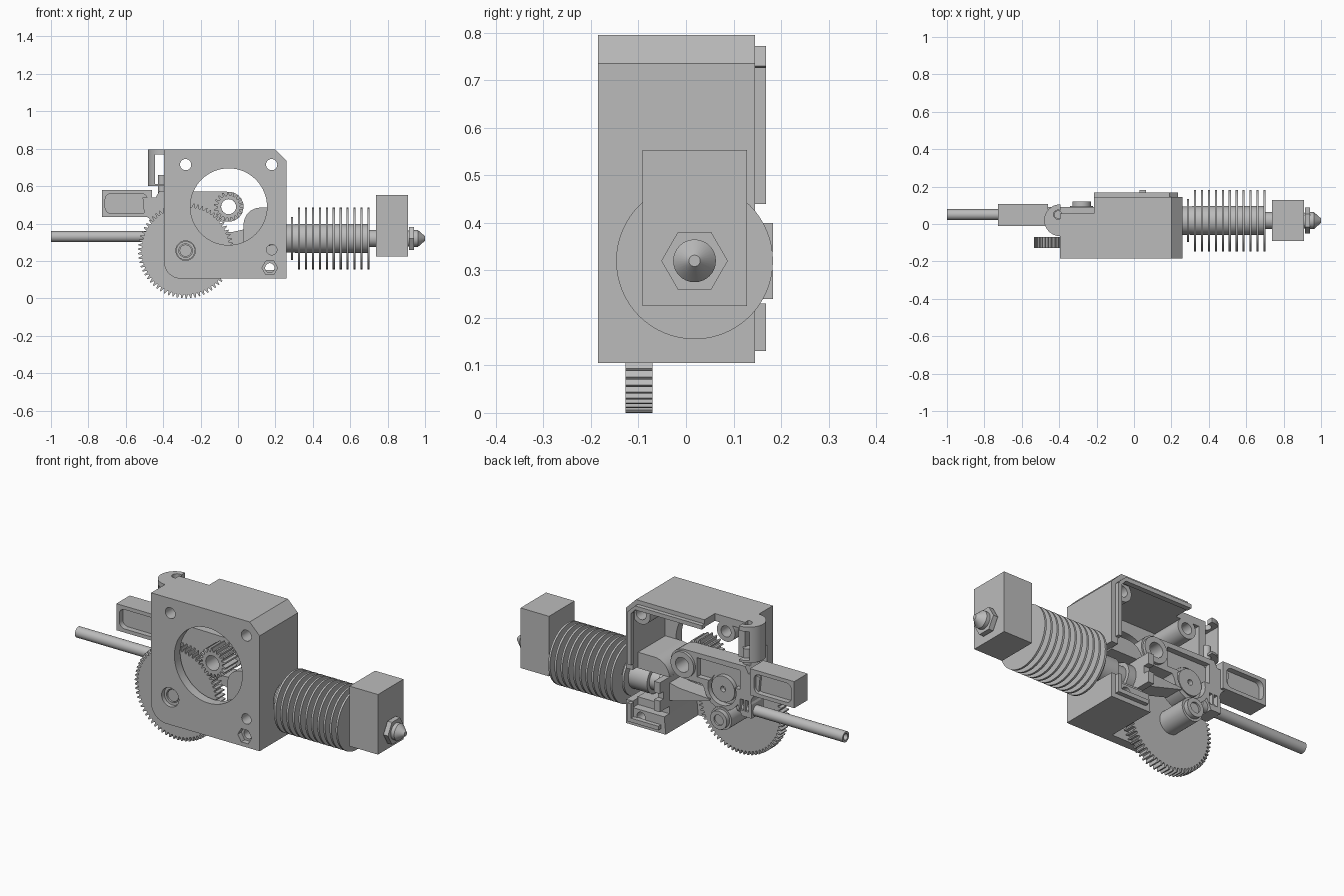
import bpy, bmesh
from math import sin, cos, pi, radians
from mathutils import Matrix, Vector

cube = bpy.data.objects.get("Cube")
if cube:
    bpy.data.objects.remove(cube, do_unlink=True)

grey = bpy.data.materials.new("plain_grey")
grey.use_nodes = True
grey.diffuse_color = (0.5, 0.5, 0.5, 1)
for node in grey.node_tree.nodes:
    if node.type == 'BSDF_PRINCIPLED':
        node.inputs["Base Color"].default_value = (0.5, 0.5, 0.5, 1)

TURN = {'x': Matrix.Rotation(pi / 2, 4, 'Y'),
        'y': Matrix.Rotation(-pi / 2, 4, 'X'),
        'z': Matrix.Identity(4)}


def finish(bm, name):
    bmesh.ops.recalc_face_normals(bm, faces=bm.faces)
    mesh = bpy.data.meshes.new(name)
    bm.to_mesh(mesh)
    bm.free()
    mesh.materials.append(grey)
    obj = bpy.data.objects.new(name, mesh)
    bpy.context.collection.objects.link(obj)
    return obj


def prism(name, pts, y0, y1):
    """Side outline in x, z pushed from y0 to y1."""
    bm = bmesh.new()
    face = bm.faces.new([bm.verts.new((x, y0, z)) for x, z in pts])
    new = bmesh.ops.extrude_face_region(bm, geom=[face])['geom']
    bmesh.ops.translate(bm, vec=(0, y1 - y0, 0),
                        verts=[v for v in new if isinstance(v, bmesh.types.BMVert)])
    return finish(bm, name)


def box(name, x0, x1, y0, y1, z0, z1):
    return prism(name, [(x0, z0), (x1, z0), (x1, z1), (x0, z1)], y0, y1)


def lathe(name, profile, axis, at, seg=48, hollow=False):
    """Turned part: (radius, position along the axis) pairs; hollow closes the loop."""
    bm = bmesh.new()
    rings = [[bm.verts.new((r * cos(2 * pi * i / seg), r * sin(2 * pi * i / seg), t))
              for i in range(seg)] for r, t in profile]
    for a, b in zip(rings, rings[1:] + (rings[:1] if hollow else [])):
        for i in range(seg):
            j = (i + 1) % seg
            bm.faces.new((a[i], a[j], b[j], b[i]))
    if not hollow:
        bm.faces.new(rings[0])
        bm.faces.new(rings[-1])
    bm.transform(Matrix.Translation(Vector(at)) @ TURN[axis])
    return finish(bm, name)


def rod(name, r, t0, t1, axis, at, seg=48):
    return lathe(name, [(r, t0), (r, t1)], axis, at, seg)


def tube(name, r, hole, t0, t1, axis, at, seg=40):
    return lathe(name, [(r, t0), (r, t1), (hole, t1), (hole, t0)], axis, at, seg, True)


def arc(cx, cz, r, a0, a1, n=10):
    return [(cx + r * cos(radians(a0 + (a1 - a0) * i / n)),
             cz + r * sin(radians(a0 + (a1 - a0) * i / n))) for i in range(n + 1)]


def cut(obj, *cutters):
    for c in cutters:
        c.hide_render = True
        mod = obj.modifiers.new("cut", 'BOOLEAN')
        mod.operation, mod.solver, mod.object = 'DIFFERENCE', 'EXACT', c
        bpy.context.view_layer.objects.active = obj
        bpy.ops.object.modifier_apply(modifier=mod.name)
        bpy.data.objects.remove(c, do_unlink=True)


def gear(name, cx, cz, r, depth, teeth, y0, y1):
    pts = []
    for i in range(teeth):
        for f, rr in ((0, r - depth), (0.3, r - depth), (0.52, r), (0.78, r)):
            a = 2 * pi * (i + f) / teeth
            pts.append((cx + rr * cos(a), cz + rr * sin(a)))
    return prism(name, pts, y0, y1)


AXIS_Y, AXIS_Z = 0.018, 0.32
HOT = (0, AXIS_Y, AXIS_Z)
SHAFT = (-0.28, 0, 0.255)
MOTOR = (-0.05, 0, 0.49)

# Housing shell: front plate, top, right and short bottom wall, open at the back
housing = prism("housing", [(0.26, 0.105), (0.26, 0.735), (0.2, 0.795), (-0.395, 0.795)]
                + arc(-0.305, 0.195, 0.09, 180, 270), -0.185, 0.145)
cut(housing,
    prism("cavity", [(-0.6, 0), (0.01, 0), (0.03, 0.2), (0.22, 0.2), (0.22, 0.72), (0.185, 0.755),
                     (-0.355, 0.755), (-0.355, 0.6), (-0.6, 0.6)], -0.135, 0.3),
    box("corner_notch", -0.6, -0.213, 0.055, 0.3, 0.5, 0.9),
    rod("motor_opening", 0.205, -0.3, -0.1, 'y', MOTOR, 64),
    rod("shaft_opening", 0.052, -0.3, -0.1, 'y', SHAFT),
    rod("neck_opening", 0.085, 0.1, 0.4, 'x', HOT),
    box("neck_slot", 0.1, 0.4, AXIS_Y, 0.3, 0.235, 0.405))

# Raised rim along the back edges of the walls
box("top_rim", -0.213, 0.19, 0.14, 0.168, 0.75, 0.772)
prism("corner_rim", [(0.19, 0.75), (0.215, 0.722), (0.235, 0.73), (0.19, 0.772)], 0.14, 0.168)
box("upper_side_rim", 0.215, 0.236, 0.14, 0.168, 0.44, 0.727)
box("lower_side_rim", 0.215, 0.236, 0.14, 0.168, 0.13, 0.23)
box("bottom_rim", 0.05, 0.236, 0.14, 0.168, 0.13, 0.152)

# Screw posts, drilled through the front plate
for label, x, z, end in (("left", -0.28, 0.715, 0.055), ("right", 0.18, 0.715, 0.13)):
    post = rod(label + "_screw_post", 0.055, -0.14, end, 'y', (x, 0, z))
    for part in (housing, post):
        cut(part, rod("drill", 0.03, -0.3, 0.3, 'y', (x, 0, z), 32))
cut(housing, rod("drill", 0.028, -0.3, -0.1, 'y', (0.18, 0, 0.26), 32),
    rod("drill", 0.025, -0.3, 0.3, 'y', (0.17, 0, 0.163), 32),
    rod("nut_pocket", 0.042, -0.3, -0.155, 'y', (0.17, 0, 0.163), 6))

# Clamp block that holds the neck of the heat sink
mount = prism("neck_mount", [(0.03, 0.2), (0.222, 0.2), (0.222, 0.485)]
              + arc(0.12, 0.395, 0.09, 90, 180), -0.136, 0.1)
cut(mount, rod("neck_bore", 0.078, 0.05, 0.4, 'x', HOT),
    box("neck_gap", -0.1, 0.4, AXIS_Y, 0.3, 0.242, 0.398),
    rod("drill", 0.028, -0.3, -0.05, 'y', (0.18, 0, 0.26), 32))

# Slotted bracket for the tension spring
bracket = rod("spring_bracket", 0.085, 0.6, 0.795, 'z', (-0.395, 0.02, 0))
cut(bracket, box("bracket_half", -0.393, 0, -1, 1, 0, 1),
    box("bracket_slot", -0.445, -0.3, -1, 1, 0.612, 0.77),
    rod("bracket_hole", 0.025, 0.5, 1, 'z', (-0.405, 0.05, 0), 24))
rod("spring_screw", 0.022, 0.54, 0.66, 'z', (-0.405, 0.05, 0), 24)

# Large reduction gear, its shaft and bearing boss
big = gear("large_gear", SHAFT[0], SHAFT[2], 0.255, 0.02, 66, -0.127, -0.07)
cut(big, rod("gear_bore", 0.03, -0.3, 0.3, 'y', SHAFT))
tube("gear_hub", 0.05, 0.036, -0.165, -0.12, 'y', SHAFT)
rod("gear_shaft", 0.032, -0.16, 0.11, 'y', SHAFT)
tube("shaft_bearing", 0.062, 0.04, -0.075, 0.095, 'y', SHAFT)
tube("shaft_collar", 0.05, 0.028, 0.09, 0.12, 'y', SHAFT)

# Motor pinion
pinion = gear("motor_pinion", MOTOR[0], MOTOR[2], 0.08, 0.02, 18, -0.15, -0.04)
cut(pinion, rod("pinion_bore", 0.04, -0.3, 0.3, 'y', MOTOR))

# Idler arm with handle, bearing seat and pivot eye
arm = prism("idler_arm", [(-0.42, 0.575)] + arc(-0.05, 0.49, 0.08, 85, -95)
            + [(-0.16, 0.41)] + arc(-0.28, 0.41, 0.11, -10, -150)
            + [(-0.4, 0.3), (-0.46, 0.3), (-0.46, 0.375)]
            + arc(-0.51, 0.385, 0.055, 0, 80, 6) + [(-0.51, 0.54), (-0.44, 0.54)], -0.01, 0.09)
cut(arm, rod("pivot_bore", 0.04, -1, 1, 'y', MOTOR, 32),
    rod("bearing_seat", 0.085, 0.055, 1, 'y', (-0.28, 0, 0.41)),
    box("rib_gap", -0.39, -0.13, 0.06, 1, 0.44, 0.545))
for x in (-0.43, -0.4):
    cut(arm, box("guide_slot", x - 0.01, x + 0.01, 0.065, 1, 0.33, 0.39))
tube("pivot_eye", 0.07, 0.04, 0.02, 0.105, 'y', MOTOR)
tube("idler_bearing", 0.07, 0.015, 0.03, 0.08, 'y', (-0.28, 0, 0.41))

handle = box("arm_handle", -0.728, -0.46, -0.01, 0.106, 0.435, 0.58)
for y0, y1 in ((-1, 0.02), (0.076, 1)):
    pocket = (arc(-0.515, 0.485, 0.03, -90, 0, 4) + arc(-0.515, 0.53, 0.03, 0, 90, 4)
              + arc(-0.68, 0.53, 0.03, 90, 180, 4) + arc(-0.68, 0.485, 0.03, 180, 270, 4))
    cut(handle, prism("handle_pocket", pocket, y0, y1))

# Filament feed tube and the guide that leads into the hot end
tube("feed_tube", 0.029, 0.017, -1, -0.36, 'x', (0, 0.05, 0.33), 32)
prism("filament_guide", [(-0.21, 0.335), (-0.03, 0.285), (0.06, 0.265),
                         (0.06, 0.375), (-0.03, 0.355), (-0.21, 0.345)], 0.0, 0.1)
guide_plate = box("guide_plate", 0.03, 0.065, -0.05, 0.183, 0.24, 0.4)
cut(guide_plate, box("plate_corner", 0, 0.1, 0.15, 1, 0.3, 0.34))

# Heat sink: grooved neck, core, thin fins and heat break in one turning
profile = [(0.05, 0.06), (0.075, 0.06), (0.075, 0.11), (0.055, 0.11), (0.055, 0.17),
           (0.076, 0.17), (0.076, 0.283), (0.115, 0.283), (0.115, 0.295), (0.075, 0.295)]
for i in range(11):
    x = 0.32 + i * 0.0373
    profile += [(0.078, x), (0.165, x), (0.165, x + 0.011), (0.078, x + 0.011)]
profile += [(0.045, 0.704), (0.045, 0.75)]
lathe("heat_sink", profile, 'x', HOT, 64)

# Heater block and nozzle
box("heater_block", 0.738, 0.91, -0.092, 0.128, 0.225, 0.553)
nut = rod("nozzle_hex", 0.07, 0.915, 0.942, 'x', HOT, 6)
nut.data.transform(Matrix.Translation(HOT) @ Matrix.Rotation(pi / 2, 4, 'X')
                   @ Matrix.Translation(-Vector(HOT)))
lathe("nozzle_tip", [(0.04, 0.9), (0.045, 0.93), (0.045, 0.962), (0.012, 1.0)], 'x', HOT, 32)

# Round walls smooth, hard edges kept
bpy.ops.object.select_all(action='DESELECT')
for obj in bpy.context.scene.objects:
    if obj.type == 'MESH':
        obj.select_set(True)
        bpy.context.view_layer.objects.active = obj
bpy.ops.object.shade_smooth_by_angle(angle=radians(25))
